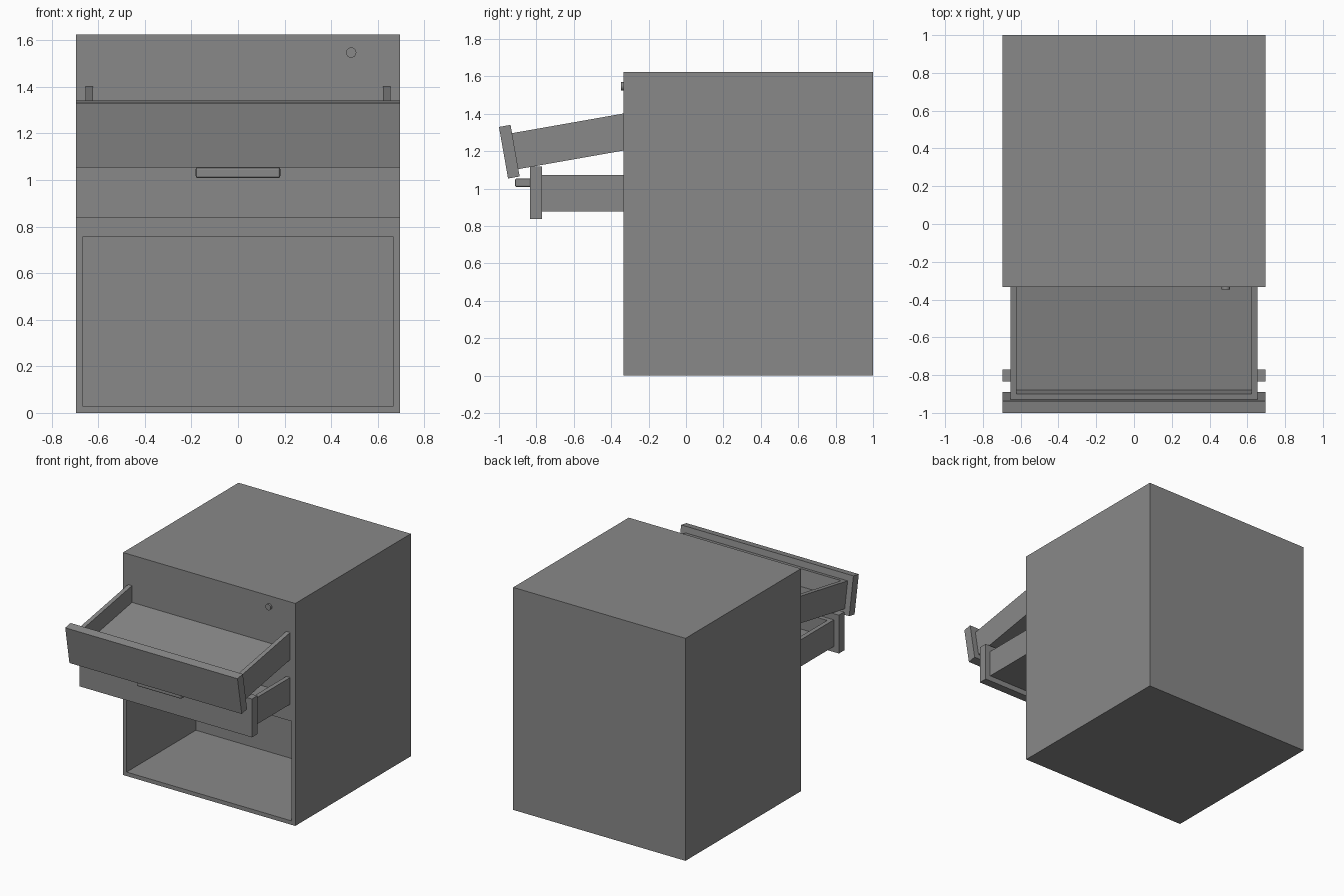
import bpy, bmesh, math
from mathutils import Vector

if "Cube" in bpy.data.objects:
    bpy.data.objects.remove(bpy.data.objects["Cube"], do_unlink=True)

grey = bpy.data.materials.new("plain grey")
grey.use_nodes = True
colour = (0.25, 0.25, 0.25, 1)
grey.diffuse_color = colour
grey.node_tree.nodes["Principled BSDF"].inputs["Base Color"].default_value = colour


def box_mesh(x, y, z):
    """Box from (min, max) ranges."""
    bm = bmesh.new()
    bmesh.ops.create_cube(bm, size=1)
    for v in bm.verts:
        v.co = [r[0] if c < 0 else r[1] for c, r in zip(v.co, (x, y, z))]
    return bm


def recess(bm, face, margin, move):
    """Sink a pocket with straight walls into a face."""
    bmesh.ops.inset_individual(bm, faces=[face], thickness=margin)
    inner = bmesh.ops.extrude_discrete_faces(bm, faces=[face])["faces"][0]
    bmesh.ops.translate(bm, verts=inner.verts, vec=move)


def finish(name, bm, parent=None):
    bmesh.ops.recalc_face_normals(bm, faces=bm.faces)
    mesh = bpy.data.meshes.new(name)
    bm.to_mesh(mesh)
    bm.free()
    mesh.materials.append(grey)
    ob = bpy.data.objects.new(name, mesh)
    bpy.context.collection.objects.link(ob)
    ob.parent = parent
    return ob


WIDTH, FRONT = 0.696, -0.333

# Cabinet with an open compartment below the drawers
bm = box_mesh((-WIDTH, WIDTH), (FRONT, 1), (0, 1.625))
front = [f for f in bm.faces if f.normal.y < -0.9]
edges = list({e for f in front for e in f.edges})
bmesh.ops.bisect_plane(bm, geom=front + edges + list({v for f in front for v in f.verts}),
                       plane_co=(0, 0, 0.785), plane_no=(0, 0, 1))
lower = min((f for f in bm.faces if f.normal.y < -0.9),
            key=lambda f: f.calc_center_median().z)
recess(bm, lower, 0.041, Vector((0, 0.8, 0)))
finish("cabinet", bm)


# Drawers: origin at the top front edge of the front panel
def drawer(name, y, z, tilt, length):
    panel = finish(name + "_front",
                   box_mesh((-WIDTH, WIDTH), (0, 0.063), (-0.28, 0)))
    panel.location = (0, y, z)
    panel.rotation_euler.x = math.radians(tilt)
    tray = box_mesh((-0.655, 0.655), (0.063, length), (-0.24, -0.045))
    top = max(tray.faces, key=lambda f: f.calc_center_median().z)
    recess(tray, top, 0.045, Vector((0, 0, -0.12)))
    finish(name + "_tray", tray, panel)


drawer("upper_drawer", -1.0, 1.33, 10, 0.85)
drawer("lower_drawer", -0.833, 1.118, 0, 0.68)

# Handle on the lower drawer: a bar on two posts
parts = {"handle_bar": ((-0.182, 0.182), (-0.914, -0.88)),
         "handle_post_right": ((-0.182, -0.145), (-0.9, -0.83)),
         "handle_post_left": ((0.145, 0.182), (-0.9, -0.83))}
for name, (x, y) in parts.items():
    ob = finish(name, box_mesh(x, y, (1.008, 1.055)))
    bevel = ob.modifiers.new("soft_edges", "BEVEL")
    bevel.width = 0.01
    bevel.segments = 2

# Lock
bm = bmesh.new()
bmesh.ops.create_cone(bm, cap_ends=True, segments=24,
                      radius1=0.022, radius2=0.022, depth=0.03)
lock = finish("lock", bm)
lock.location = (0.486, FRONT, 1.547)
lock.rotation_euler.x = math.pi / 2
bpy.context.view_layer.objects.active = lock
lock.select_set(True)
bpy.ops.object.shade_smooth_by_angle()
